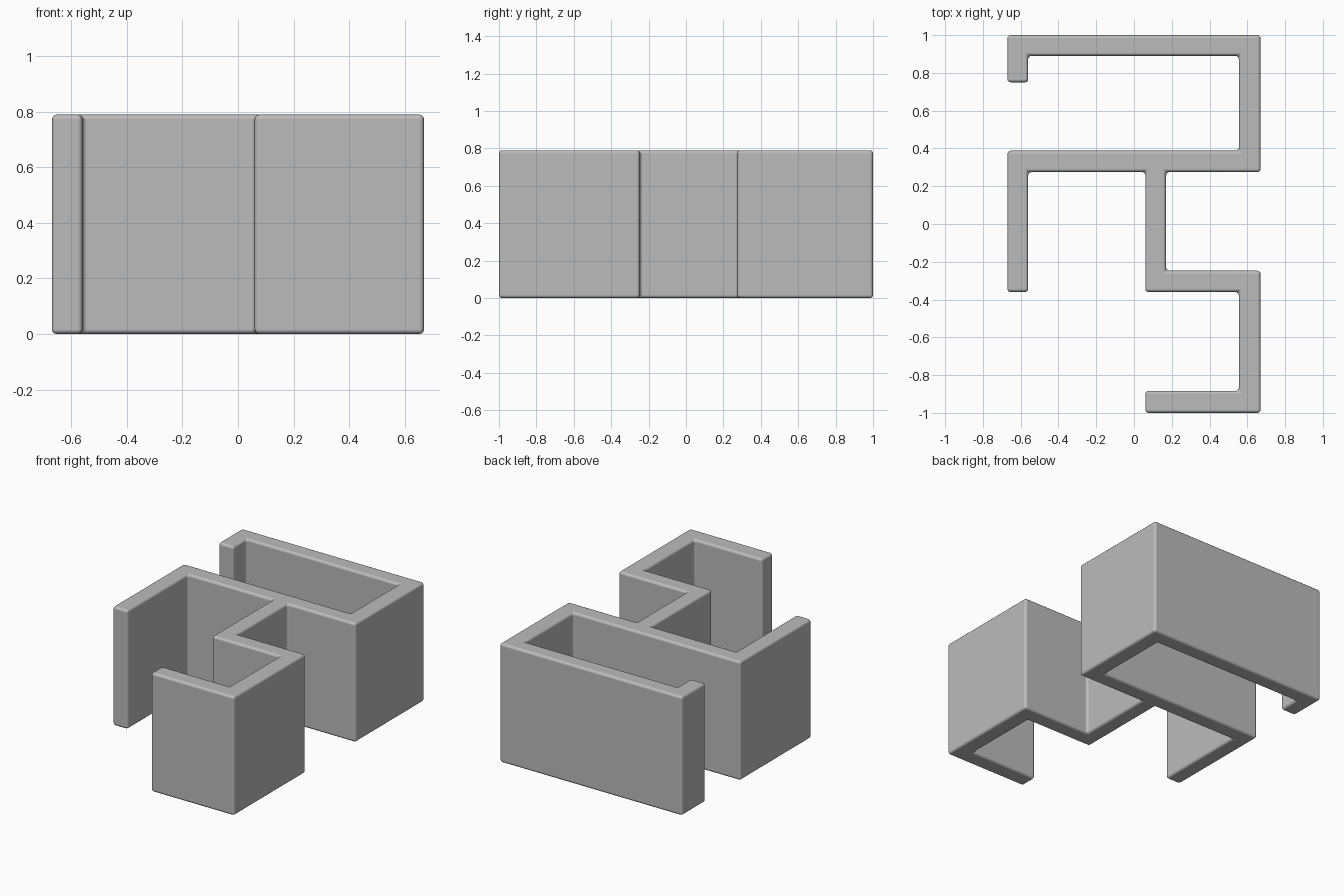
import bpy, bmesh

if "Cube" in bpy.data.objects:
    bpy.data.objects.remove(bpy.data.objects["Cube"])

HEIGHT = 0.79
BEVEL = 0.017

# Plan outline of the branching wall, clockwise from the back left corner
OUTLINE = [
    (-.67, 1), (.67, 1), (.67, .275), (.17, .275), (.17, -.247), (.67, -.247),
    (.67, -1), (.06, -1), (.06, -.883), (.555, -.883), (.555, -.36), (.06, -.36),
    (.06, .275), (-.56, .275), (-.56, -.36), (-.67, -.36), (-.67, .388),
    (.555, .388), (.555, .89), (-.56, .89), (-.56, .75), (-.67, .75),
]

grey = bpy.data.materials.new("plain grey")
grey.diffuse_color = (0.5, 0.5, 0.5, 1)
grey.use_nodes = True
grey.node_tree.nodes["Principled BSDF"].inputs["Base Color"].default_value = grey.diffuse_color

# Extrude the outline to full height
bm = bmesh.new()
base = bm.faces.new([bm.verts.new((x, y, 0)) for x, y in OUTLINE])
top = bmesh.ops.extrude_face_region(bm, geom=[base])["geom"]
bmesh.ops.translate(bm, vec=(0, 0, HEIGHT),
                    verts=[v for v in top if isinstance(v, bmesh.types.BMVert)])
bmesh.ops.recalc_face_normals(bm, faces=bm.faces)

mesh = bpy.data.meshes.new("folded_wall")
bm.to_mesh(mesh)
bm.free()
mesh.materials.append(grey)
wall = bpy.data.objects.new("folded_wall", mesh)
bpy.context.collection.objects.link(wall)

# Rounded edges all round
bevel = wall.modifiers.new("rounded edges", "BEVEL")
bevel.width = BEVEL
bevel.segments = 3
bevel.limit_method = "ANGLE"
bevel.harden_normals = True

bpy.context.view_layer.objects.active = wall
wall.select_set(True)
bpy.ops.object.shade_smooth()
